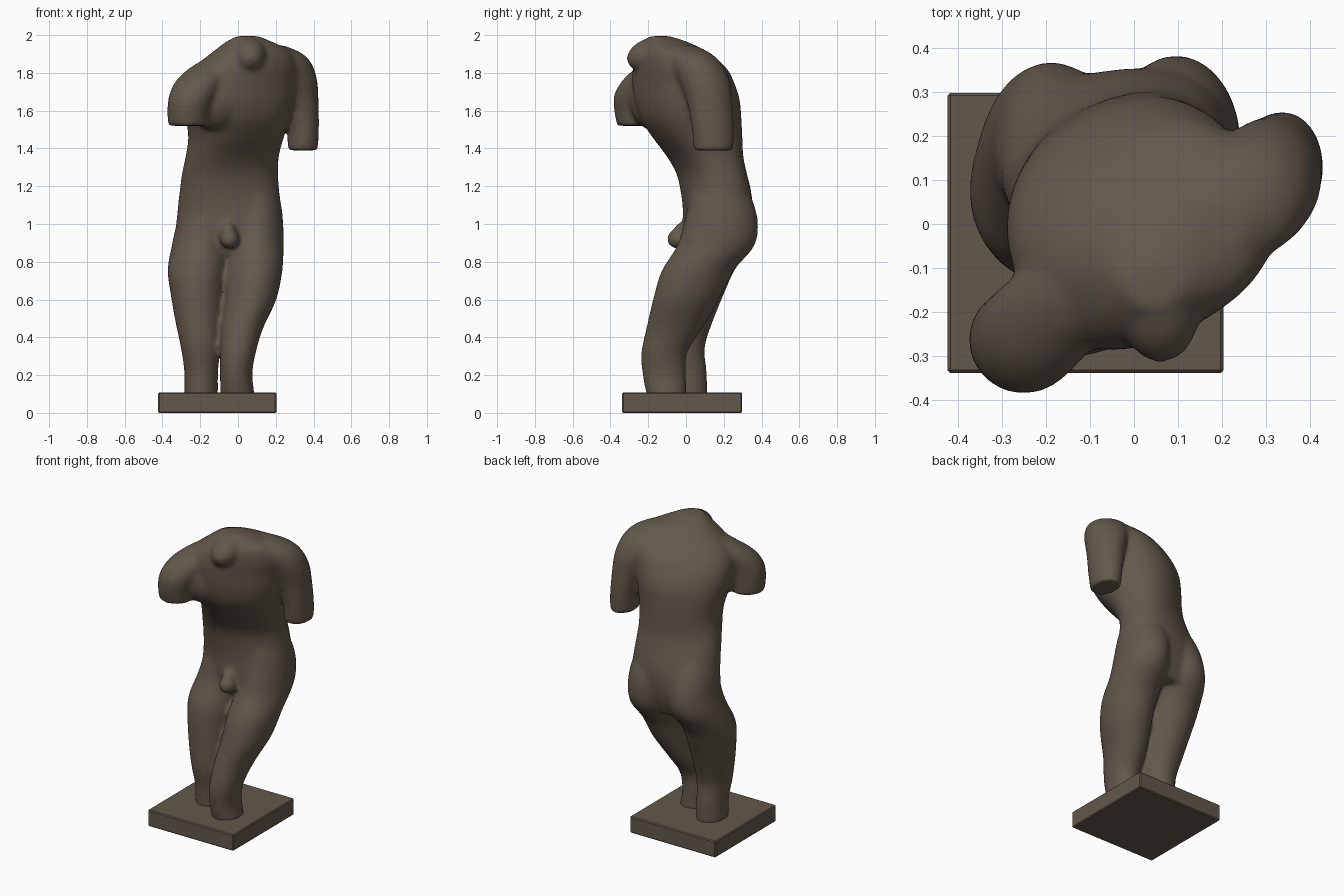
import bpy, bmesh, math
from mathutils import Vector, Matrix

bronze = bpy.data.materials.new("dark bronze")
bronze.diffuse_color = (0.125, 0.098, 0.070, 1)


def to_object(bm, name):
    bmesh.ops.recalc_face_normals(bm, faces=bm.faces)
    me = bpy.data.meshes.new(name)
    bm.to_mesh(me)
    bm.free()
    me.materials.append(bronze)
    ob = bpy.data.objects.new(name, me)
    bpy.context.collection.objects.link(ob)
    return ob


def catmull(rows, steps=4):
    """Smooth interpolation through the given section rows."""
    out = []
    for i in range(len(rows) - 1):
        p0, p1 = rows[max(i - 1, 0)], rows[i]
        p2, p3 = rows[i + 1], rows[min(i + 2, len(rows) - 1)]
        for s in range(steps):
            t = s / steps
            out.append([0.5 * (2 * b + (c - a) * t + (2 * a - 5 * b + 4 * c - d) * t * t
                        + (3 * b - a - 3 * c + d) * t ** 3)
                        for a, b, c, d in zip(p0, p1, p2, p3)])
    return out + [list(rows[-1])]


def loft(name, rows, n=36, power=2.0):
    """Rows are z, centre x, centre y, radius x, radius y, turn in degrees."""
    bm = bmesh.new()
    rings = []
    for z, cx, cy, rx, ry, deg in catmull(rows):
        c, s = math.cos(math.radians(deg)), math.sin(math.radians(deg))
        ring = []
        for k in range(n):
            a = 2 * math.pi * k / n
            u, v = math.cos(a), math.sin(a)
            r = (abs(u) ** power + abs(v) ** power) ** (-1 / power)
            u, v = rx * u * r, ry * v * r
            ring.append(bm.verts.new((cx + u * c - v * s, cy + u * s + v * c, z)))
        rings.append(ring)
    for a, b in zip(rings, rings[1:]):
        for k in range(n):
            bm.faces.new((a[k], a[(k + 1) % n], b[(k + 1) % n], b[k]))
    bm.faces.new(rings[0])
    bm.faces.new(rings[-1])
    return to_object(bm, name)


def blob(name, centre, radii, turn=0, tilt=0):
    bm = bmesh.new()
    m = (Matrix.Translation(Vector(centre)) @ Matrix.Rotation(math.radians(turn), 4, 'Z')
         @ Matrix.Rotation(math.radians(tilt), 4, 'X') @ Matrix.Diagonal((*radii, 1)))
    bmesh.ops.create_uvsphere(bm, u_segments=24, v_segments=16, radius=1, matrix=m)
    return to_object(bm, name)


# Twisted, forward-leaning torso
parts = [loft("torso", [
    (0.84, -0.055, 0.15, 0.22, 0.14, 0),
    (0.95, -0.045, 0.160, 0.280, 0.175, 3),
    (1.08, -0.045, 0.168, 0.275, 0.180, 8),
    (1.18, -0.045, 0.157, 0.265, 0.175, 14),
    (1.27, -0.042, 0.135, 0.258, 0.170, 18),
    (1.36, -0.030, 0.100, 0.250, 0.185, 22),
    (1.46, -0.010, 0.060, 0.250, 0.225, 25),
    (1.56, 0.000, 0.025, 0.270, 0.255, 27),
    (1.66, 0.005, 0.005, 0.290, 0.260, 29),
    (1.75, 0.015, -0.015, 0.298, 0.243, 30),
    (1.83, 0.045, -0.035, 0.285, 0.215, 30),
    (1.91, 0.075, -0.070, 0.215, 0.160, 28),
    (1.96, 0.060, -0.100, 0.130, 0.110, 25),
    (1.995, 0.050, -0.140, 0.06, 0.05, 25)], power=2.35)]

# Legs
parts.append(loft("forward_leg", [
    (0.08, 0.000, -0.10, 0.092, 0.105, 0),
    (0.20, -0.010, -0.115, 0.086, 0.115, 0),
    (0.32, 0.000, -0.115, 0.095, 0.122, 0),
    (0.45, 0.022, -0.06, 0.112, 0.150, 0),
    (0.60, 0.065, 0.00, 0.138, 0.175, 0),
    (0.75, 0.085, 0.06, 0.150, 0.190, 0),
    (0.88, 0.095, 0.155, 0.147, 0.205, 0),
    (1.00, 0.095, 0.185, 0.145, 0.197, 0),
    (1.12, 0.085, 0.185, 0.140, 0.170, 0),
    (1.25, 0.060, 0.165, 0.120, 0.130, 0)]))
parts.append(loft("rear_leg", [
    (0.08, -0.195, 0.005, 0.090, 0.110, 0),
    (0.22, -0.195, 0.000, 0.090, 0.110, 0),
    (0.35, -0.198, -0.015, 0.106, 0.115, 0),
    (0.50, -0.210, 0.010, 0.125, 0.138, 0),
    (0.65, -0.218, 0.045, 0.142, 0.165, 0),
    (0.76, -0.218, 0.080, 0.155, 0.180, 0),
    (0.89, -0.200, 0.155, 0.150, 0.197, 0),
    (1.00, -0.182, 0.175, 0.145, 0.190, 0),
    (1.12, -0.168, 0.170, 0.140, 0.160, 0),
    (1.25, -0.140, 0.145, 0.130, 0.120, 0)]))

# Arm stumps with shoulders
parts.append(loft("hanging_arm", [
    (1.39, 0.343, 0.145, 0.080, 0.105, 0),
    (1.50, 0.343, 0.143, 0.085, 0.113, 10),
    (1.65, 0.325, 0.125, 0.100, 0.122, 15),
    (1.75, 0.300, 0.100, 0.120, 0.135, 15),
    (1.84, 0.258, 0.060, 0.138, 0.135, 20),
    (1.90, 0.215, 0.020, 0.132, 0.115, 20),
    (1.945, 0.160, -0.020, 0.090, 0.070, 20)]))
parts.append(loft("forward_arm", [
    (1.52, -0.265, -0.260, 0.105, 0.105, 25),
    (1.60, -0.262, -0.265, 0.112, 0.116, 25),
    (1.68, -0.243, -0.258, 0.122, 0.124, 25),
    (1.76, -0.198, -0.215, 0.132, 0.120, 25),
    (1.83, -0.120, -0.150, 0.135, 0.110, 25),
    (1.89, -0.030, -0.110, 0.120, 0.100, 25),
    (1.94, 0.030, -0.100, 0.080, 0.070, 25)]))

# Neck stump, chest muscles and genitals
parts += [
    blob("neck", (0.06, -0.195, 1.900), (0.090, 0.125, 0.082), 0, 22),
    blob("chest_right", (-0.11, -0.155, 1.66), (0.16, 0.14, 0.17), 28),
    blob("chest_left", (0.13, -0.05, 1.72), (0.16, 0.13, 0.16), 35),
    blob("genitals", (-0.045, -0.045, 0.92), (0.052, 0.058, 0.052)),
    blob("genitals_upper", (-0.05, -0.015, 0.96), (0.04, 0.055, 0.05))]

# Fuse all body parts into one softly modelled skin
bpy.ops.object.select_all(action='DESELECT')
for p in parts:
    p.select_set(True)
body = parts[0]
bpy.context.view_layer.objects.active = body
bpy.ops.object.join()
body.name = "figure"
remesh = body.modifiers.new("fuse", 'REMESH')
remesh.mode = 'VOXEL'
remesh.voxel_size = 0.013
remesh.use_smooth_shade = True
soft = body.modifiers.new("soften", 'SMOOTH')
soft.factor = 0.5
soft.iterations = 12
for m in ("fuse", "soften"):
    bpy.ops.object.modifier_apply(modifier=m)
bpy.ops.object.shade_smooth_by_angle(angle=math.radians(50))

# Plinth
bm = bmesh.new()
bmesh.ops.create_cube(bm, size=1, matrix=Matrix.Translation((-0.11, -0.02, 0.054))
                      @ Matrix.Diagonal((0.625, 0.635, 0.108, 1)))
bmesh.ops.bevel(bm, geom=bm.edges[:], offset=0.006, segments=1, affect='EDGES')
to_object(bm, "plinth")
